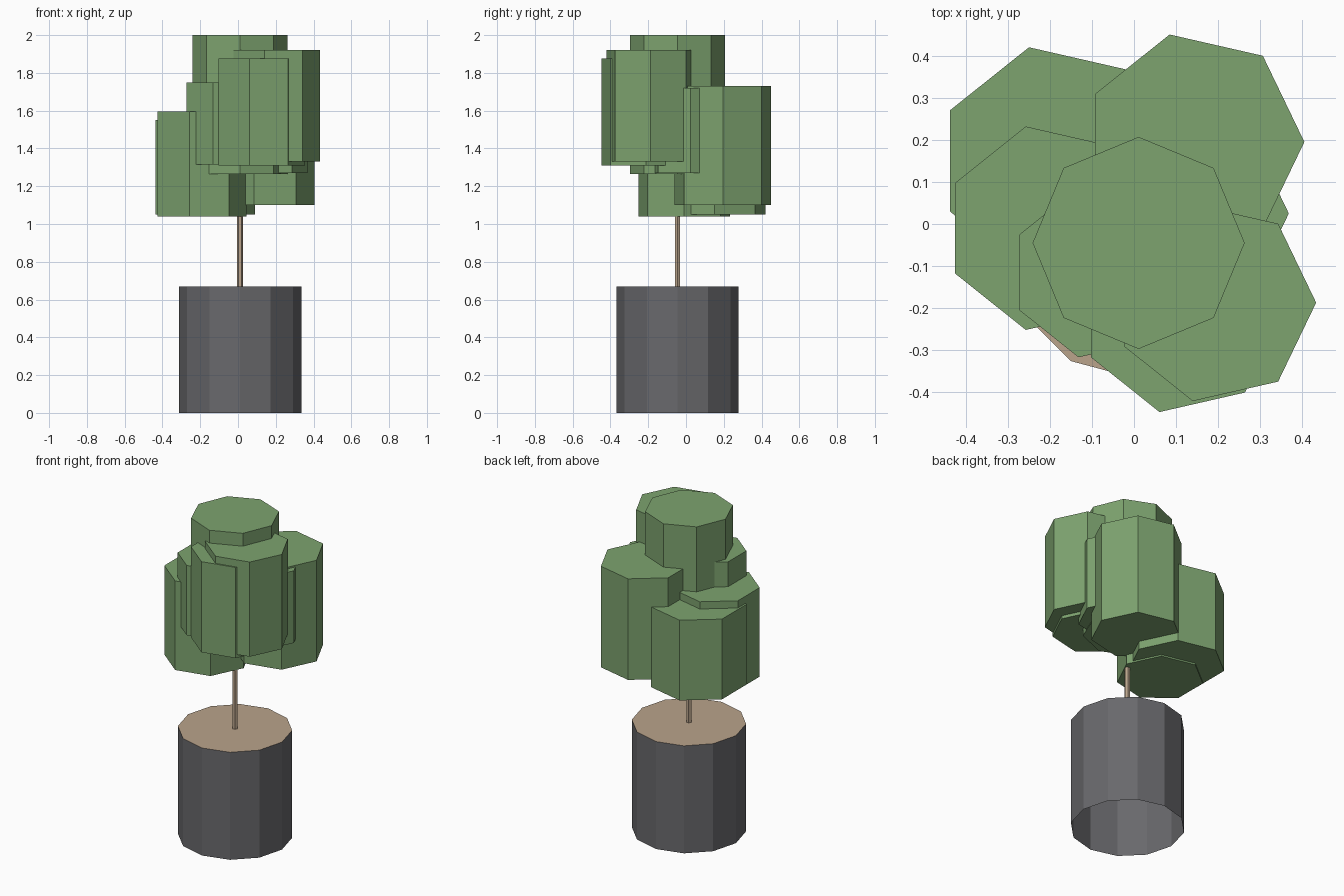
import bpy, bmesh
from math import cos, sin, tau

cube = bpy.data.objects.get("Cube")
if cube:
    bpy.data.objects.remove(cube, do_unlink=True)


def material(name, rgb):
    mat = bpy.data.materials.new(name)
    mat.use_nodes = True
    mat.diffuse_color = (*rgb, 1)
    mat.node_tree.nodes["Principled BSDF"].inputs["Base Color"].default_value = (*rgb, 1)
    return mat


green = material("leaf_green", (0.205, 0.366, 0.159))
tan = material("earth_tan", (0.49, 0.37, 0.26))
grey = material("pot_grey", (0.141, 0.141, 0.15))


def prism(name, x, y, radius, low, high, sides, mats, bottom=True):
    """Upright prism with a corner on +x; the second material goes on the top."""
    mesh = bpy.data.meshes.new(name)
    for mat in mats:
        mesh.materials.append(mat)
    bm = bmesh.new()
    angles = [tau * i / sides for i in range(sides)]
    rings = [[bm.verts.new((x + radius * cos(a), y + radius * sin(a), z)) for a in angles]
             for z in (low, high)]
    for i in range(sides):
        j = (i + 1) % sides
        bm.faces.new((rings[0][i], rings[0][j], rings[1][j], rings[1][i]))
    top = bm.faces.new(rings[1])
    top.material_index = len(mats) - 1
    if bottom:
        bm.faces.new(rings[0][::-1])
    bm.to_mesh(mesh)
    bm.free()
    obj = bpy.data.objects.new(name, mesh)
    bpy.context.collection.objects.link(obj)
    return obj


# Pot with soil on top, hollow underneath, and the thin trunk
CX, CY = 0.011, -0.045
prism("pot", CX, CY, 0.324, 0, 0.67, 12, [grey, tan], bottom=False)
prism("trunk", CX, CY, 0.016, 0.67, 1.45, 6, [tan])

# Crown: an eight-sided cap over seven-sided leaf clumps
prism("crown_top", CX, CY, 0.252, 1.265, 2.0, 8, [green])
clumps = [  # x, y, radius, bottom, top
    (0.193, -0.187, 0.24, 1.33, 1.92),
    (0.114, -0.213, 0.24, 1.31, 1.875),
    (-0.086, -0.115, 0.207, 1.315, 1.75),
    (-0.202, -0.01, 0.248, 1.04, 1.595),
    (-0.188, 0.15, 0.277, 1.05, 1.55),
    (0.143, 0.195, 0.262, 1.10, 1.73),
    (0.148, 0.025, 0.22, 1.27, 1.72),
]
for n, (x, y, radius, low, high) in enumerate(clumps, 1):
    prism(f"leaf_clump_{n}", x, y, radius, low, high, 7, [green])
